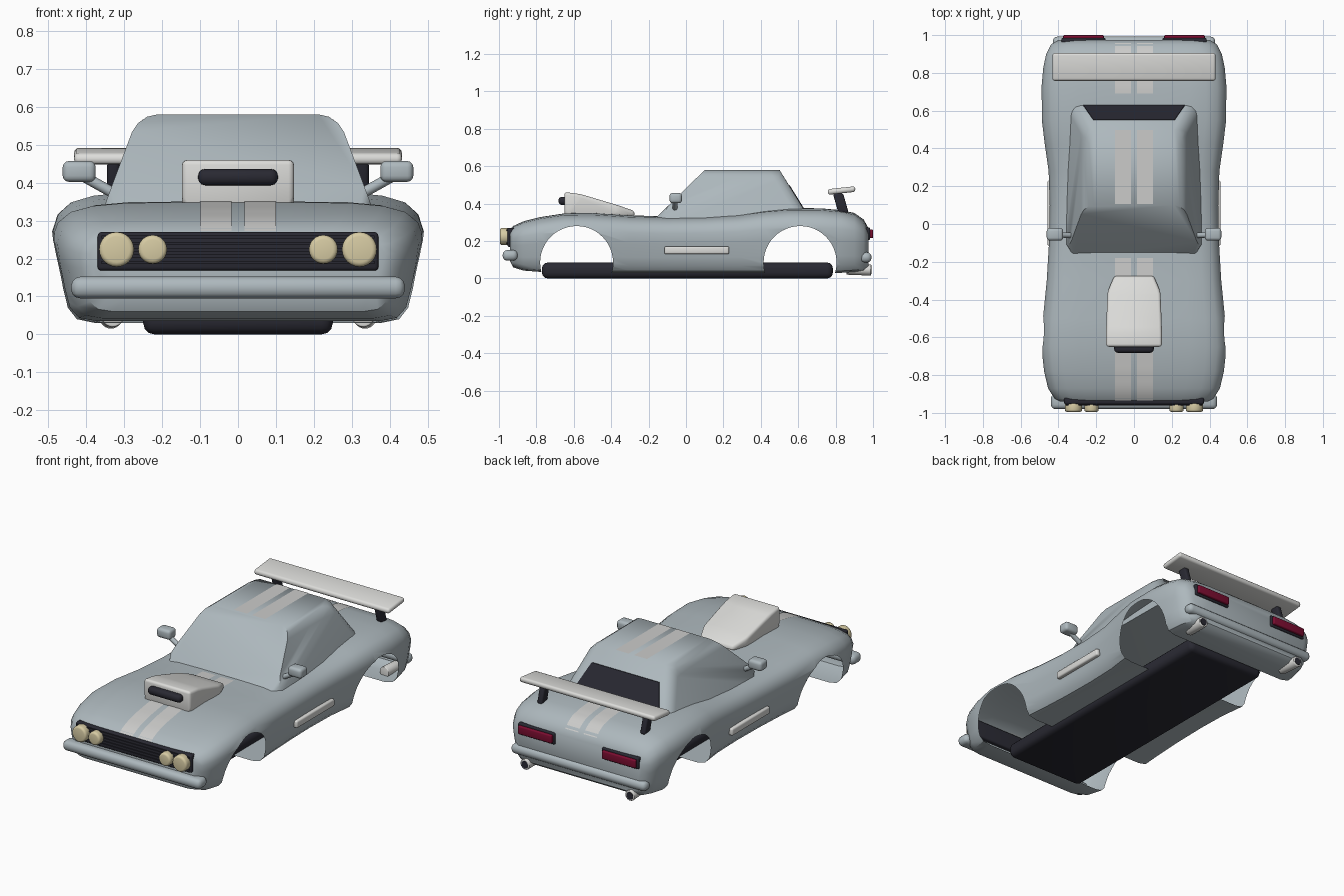
import bpy, bmesh, math
from mathutils import Vector, Matrix

if "Cube" in bpy.data.objects:
    bpy.data.objects.remove(bpy.data.objects["Cube"], do_unlink=True)


def material(name, r, g, b):
    m = bpy.data.materials.new(name)
    m.use_nodes = True
    m.diffuse_color = (r, g, b, 1)
    m.node_tree.nodes["Principled BSDF"].inputs["Base Color"].default_value = (r, g, b, 1)
    return m


GREY = material("silver grey", .42, .48, .51)
WHITE = material("off white", .72, .72, .70)
STRIPE = material("pale stripe", .60, .60, .59)
DARK = material("charcoal", .022, .022, .032)
CREAM = material("lamp cream", .68, .60, .37)
RED = material("tail red", .20, .004, .03)


def finish(name, bm, mat, mirror=False, angle=35):
    """Turn a bmesh into a shaded, optionally mirrored object."""
    bmesh.ops.recalc_face_normals(bm, faces=bm.faces)
    me = bpy.data.meshes.new(name)
    bm.to_mesh(me)
    bm.free()
    me.materials.append(mat)
    ob = bpy.data.objects.new(name, me)
    bpy.context.collection.objects.link(ob)
    bpy.ops.object.select_all(action='DESELECT')
    ob.select_set(True)
    bpy.context.view_layer.objects.active = ob
    bpy.ops.object.shade_smooth_by_angle(angle=math.radians(angle))
    if mirror:
        ob.modifiers.new("Mirror", 'MIRROR')
    return ob


def hull(name, points, mat, bevel=0, mirror=False, pick=None, segments=3):
    """Convex block from corner points with rounded edges."""
    bm = bmesh.new()
    for p in points:
        bm.verts.new(p)
    bmesh.ops.convex_hull(bm, input=bm.verts)
    bmesh.ops.dissolve_limit(bm, angle_limit=.01, verts=bm.verts, edges=bm.edges)
    if bevel:
        edges = [e for e in bm.edges if pick is None or pick(e)]
        bmesh.ops.bevel(bm, geom=edges, offset=bevel, segments=segments, profile=.5,
                        affect='EDGES', clamp_overlap=True)
    return finish(name, bm, mat, mirror, 50)


def box(name, lo, hi, mat, bevel=0, mirror=False):
    pts = [(x, y, z) for x in (lo[0], hi[0]) for y in (lo[1], hi[1]) for z in (lo[2], hi[2])]
    return hull(name, pts, mat, bevel, mirror)


def rod(name, a, b, radius, mat, bevel=0, mirror=True, sides=24):
    """Cylinder between two points."""
    a, b = Vector(a), Vector(b)
    bm = bmesh.new()
    turn = (b - a).to_track_quat('Z', 'Y').to_matrix().to_4x4()
    bmesh.ops.create_cone(bm, cap_ends=True, segments=sides, radius1=radius, radius2=radius,
                          depth=(b - a).length, matrix=Matrix.Translation((a + b) / 2) @ turn)
    if bevel:
        rims = [e for e in bm.edges if any(len(f.verts) > 4 for f in e.link_faces)]
        bmesh.ops.bevel(bm, geom=rims, offset=bevel, segments=3, profile=.5, affect='EDGES')
    return finish(name, bm, mat, mirror, 50)


# Body stations: y, half width, bottom, top
STATIONS = [
    (-.94, .39, .09, .265), (-.925, .42, .06, .28), (-.87, .455, .042, .305),
    (-.78, .476, .035, .328), (-.65, .49, .03, .348), (-.5, .482, .03, .35),
    (-.3, .462, .03, .337), (-.1, .45, .03, .332), (.1, .446, .03, .335),
    (.28, .452, .03, .345), (.42, .472, .03, .365), (.55, .488, .03, .376),
    (.72, .49, .03, .375), (.83, .48, .03, .365), (.9, .465, .035, .35),
    (.95, .44, .04, .315), (.975, .40, .06, .27)]
# Half cross-section as fractions of width and height
SECTION = [(.3, 1), (.6, .995), (.78, .97), (.9, .92), (.97, .83), (1, .7),
           (.985, .52), (.955, .27), (.93, .12), (.88, .03), (.78, 0)]


def body_top(y):
    for a, b in zip(STATIONS, STATIONS[1:]):
        if a[0] <= y <= b[0]:
            return a[3] + (b[3] - a[3]) * (y - a[0]) / (b[0] - a[0])


# Body shell
bm = bmesh.new()
rings = []
loop = SECTION + [(-u, v) for u, v in reversed(SECTION)]
for y, w, low, top in STATIONS:
    rings.append([bm.verts.new((u * w, y, low + v * (top - low))) for u, v in loop])
for a, b in zip(rings, rings[1:]):
    for i in range(len(loop)):
        j = (i + 1) % len(loop)
        bm.faces.new((a[i], a[j], b[j], b[i]))
bm.faces.new(rings[0])
bm.faces.new(rings[-1])
body = finish("body_shell", bm, GREY)

# Wheel arches cut through the shell, leaving it hollow
ARCH_R, ARCH_Z, ARCH_Y = .195, .085, (-.585, .61)
for y in ARCH_Y:
    cutter = rod("arch_cutter", (-1, y, ARCH_Z), (1, y, ARCH_Z), ARCH_R, GREY, mirror=False, sides=48)
    cutter.hide_render = True
    mod = body.modifiers.new("Arch", 'BOOLEAN')
    mod.operation, mod.object, mod.solver = 'DIFFERENCE', cutter, 'EXACT'
    bpy.context.view_layer.objects.active = body
    bpy.ops.object.modifier_apply(modifier=mod.name)
    bpy.data.objects.remove(cutter, do_unlink=True)
bm = bmesh.new()
bm.from_mesh(body.data)
walls = [f for f in bm.faces if any(
    all(abs(math.hypot(v.co.y - y, v.co.z - ARCH_Z) - ARCH_R) < .002 for v in f.verts) for y in ARCH_Y)
    and abs(f.normal.x) < .01]
bmesh.ops.delete(bm, geom=walls, context='FACES')
bm.to_mesh(body.data)
bm.free()

# Floor pan
box("floor_pan", (-.25, -.77, 0), (.25, .785, .085), DARK, .03)

# Cabin with softened roof rails and rear pillars
cabin_pts = []
for s in (-1, 1):
    cabin_pts += [(s * .365, -.18, .305), (s * .355, .67, .305), (s * .262, .1, .58), (s * .262, .5, .58)]
hull("cabin", cabin_pts, GREY, .05,
     pick=lambda e: e.verts[0].co.x * e.verts[1].co.x > 0 and max(v.co.z for v in e.verts) > .5
     and max(v.co.y for v in e.verts) > .3)


def rear_y(z):
    return .5 + .17 * (.58 - z) / .275


# Rear window plate
glass = []
for half, z in ((.215, .5), (.275, .36)):
    glass += [(s * half, rear_y(z) + d, z) for s in (-1, 1) for d in (-.01, .004)]
hull("rear_window", glass, DARK)


# Twin stripes following the surface
def stripe(name, y0, y1, height, steps=12):
    bm = bmesh.new()
    rows = []
    for i in range(steps + 1):
        y = y0 + (y1 - y0) * i / steps
        rows.append([bm.verts.new((x, y, height(y) + .003)) for x in (.017, .1)])
    for a, b in zip(rows, rows[1:]):
        bm.faces.new((a[0], a[1], b[1], b[0]))
    finish(name, bm, STRIPE, True)


stripe("hood_stripe", -.935, -.18, body_top, 30)
stripe("roof_stripe", .105, .498, lambda y: .58, 1)
stripe("tail_stripe", .69, .958, body_top)

# Hood scoop and intake
scoop = []
for s in (-1, 1):
    scoop += [(s * .148, -.65, .335), (s * .148, -.65, .462), (s * .148, -.56, .45),
              (s * .14, -.36, .33), (s * .14, -.36, .39), (s * .105, -.275, .33), (s * .105, -.275, .36)]
hull("hood_scoop", scoop, WHITE, .022)
box("scoop_intake", (-.105, -.682, .393), (.105, -.62, .436), DARK, .018)

# Grille, slats and headlights
box("grille", (-.37, -.955, .168), (.37, -.915, .27), DARK, .01)
for i in range(5):
    z = .185 + i * .017
    box("grille_slat", (-.36, -.96, z), (.36, -.95, z + .008), DARK)
for x, r in ((.32, .046), (.225, .038)):
    rod("headlight", (x, -.945, .224), (x, -.995, .224), r, CREAM, .012)

# Bumpers
box("front_bumper", (-.44, -.98, .095), (.44, -.9, .152), GREY, .024)
box("rear_bumper", (-.43, .93, .085), (.43, .992, .14), GREY, .024)

# Tail lights
box("tail_light_frame", (.15, .95, .205), (.385, .985, .272), DARK, .008, True)
box("tail_light", (.16, .96, .215), (.375, 1.0, .262), RED, .006, True)

# Exhausts
rod("exhaust", (.33, .86, .05), (.335, .99, .045), .03, WHITE, .004)
rod("exhaust_bore", (.335, .98, .045), (.335, .992, .045), .021, DARK)

# Rear wing and its posts
wing = [(x, y, z + d) for x in (-.432, .432) for y, z in ((.758, .447), (.905, .463)) for d in (0, .03)]
hull("rear_wing", wing, WHITE, .013)
post = [(x, y + d, z) for x in (.312, .345) for y, z in ((.815, .35), (.785, .455)) for d in (0, .055)]
hull("wing_post", post, DARK, .01, True)

# Door mirrors
box("mirror_head", (.375, -.088, .402), (.462, -.022, .457), GREY, .016, True)
rod("mirror_arm", (.315, -.06, .365), (.41, -.058, .418), .014, GREY, sides=12)

# Side trim bars
box("side_trim", (.43, -.115, .13), (.458, .23, .172), WHITE, .009, True)
